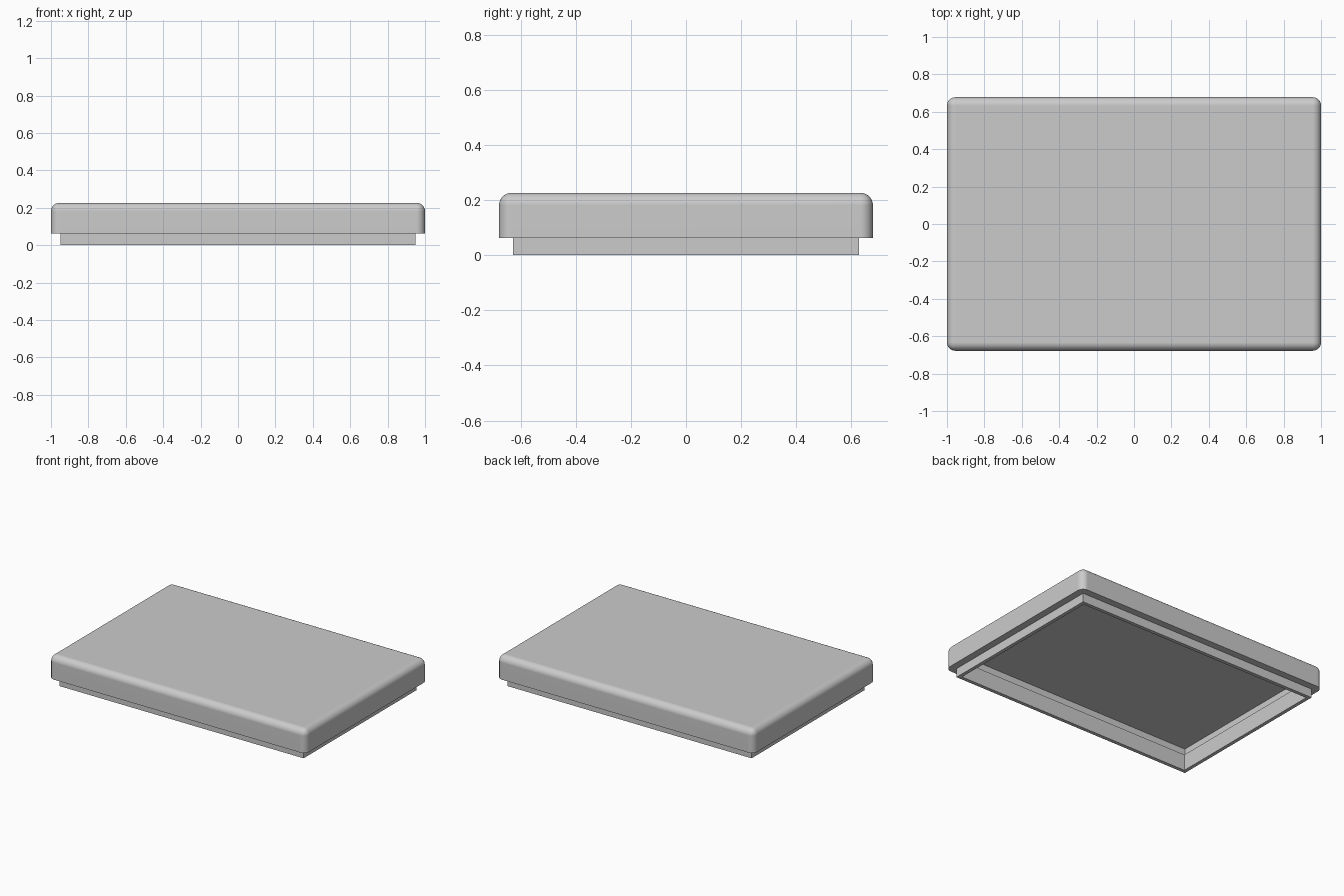
import bpy
import bmesh
import math

cube = bpy.data.objects.get("Cube")
if cube:
    bpy.data.objects.remove(cube, do_unlink=True)

HALF_X, HALF_Y, TOP = 1.0, 0.678, 0.226
UNDERSIDE = 0.062     # bottom of the lid skirt
LIP_TOP = 0.114       # how far the lip reaches up inside the lid
SHELL = 0.05          # lid thickness, sides and top
WALL = 0.025          # lip thickness
RADIUS = 0.045

grey = bpy.data.materials.new("plain grey")
grey.use_nodes = True
colour = (0.6, 0.6, 0.6, 1)
grey.diffuse_color = colour
grey.node_tree.nodes["Principled BSDF"].inputs["Base Color"].default_value = colour


def box(bm, hx, hy, z0, z1):
    verts = bmesh.ops.create_cube(bm, size=1)["verts"]
    for v in verts:
        v.co = (v.co.x * 2 * hx, v.co.y * 2 * hy, z1 if v.co.z > 0 else z0)
    bm.normal_update()


def inset(bm, face, width):
    bmesh.ops.inset_region(bm, faces=[face], thickness=width, use_even_offset=True)


def finish(bm, name):
    bmesh.ops.recalc_face_normals(bm, faces=bm.faces)
    mesh = bpy.data.meshes.new(name)
    bm.to_mesh(mesh)
    bm.free()
    mesh.materials.append(grey)
    obj = bpy.data.objects.new(name, mesh)
    bpy.context.collection.objects.link(obj)
    bpy.ops.object.select_all(action='DESELECT')
    obj.select_set(True)
    bpy.context.view_layer.objects.active = obj
    bpy.ops.object.shade_smooth_by_angle(angle=math.radians(35))
    # Keep the large flat faces evenly shaded beside the rounded edges
    weighted = obj.modifiers.new("even shading", 'WEIGHTED_NORMAL')
    weighted.keep_sharp = True


# Lid: hollow shell with rounded top and upright edges
bm = bmesh.new()
box(bm, HALF_X, HALF_Y, UNDERSIDE, TOP)
outer = [e for e in bm.edges if max(v.co.z for v in e.verts) > UNDERSIDE + 0.01]
under = min(bm.faces, key=lambda f: f.calc_center_median().z)
inset(bm, under, SHELL)
ceiling = bmesh.ops.extrude_discrete_faces(bm, faces=[under])["faces"][0]
for v in ceiling.verts:
    v.co.z = TOP - SHELL
bmesh.ops.bevel(bm, geom=outer, offset=RADIUS, segments=8, profile=0.5,
                affect='EDGES', clamp_overlap=True)
finish(bm, "lid")

# Lip: thin square-cornered frame fitted inside the lid
bm = bmesh.new()
box(bm, HALF_X - SHELL, HALF_Y - SHELL, 0, LIP_TOP)
ends = [f for f in bm.faces if abs(f.normal.z) > 0.9]
for face in ends:
    inset(bm, face, WALL)
bmesh.ops.bridge_loops(bm, edges=[e for f in ends for e in f.edges])
bmesh.ops.delete(bm, geom=ends, context='FACES_ONLY')
finish(bm, "lip")
